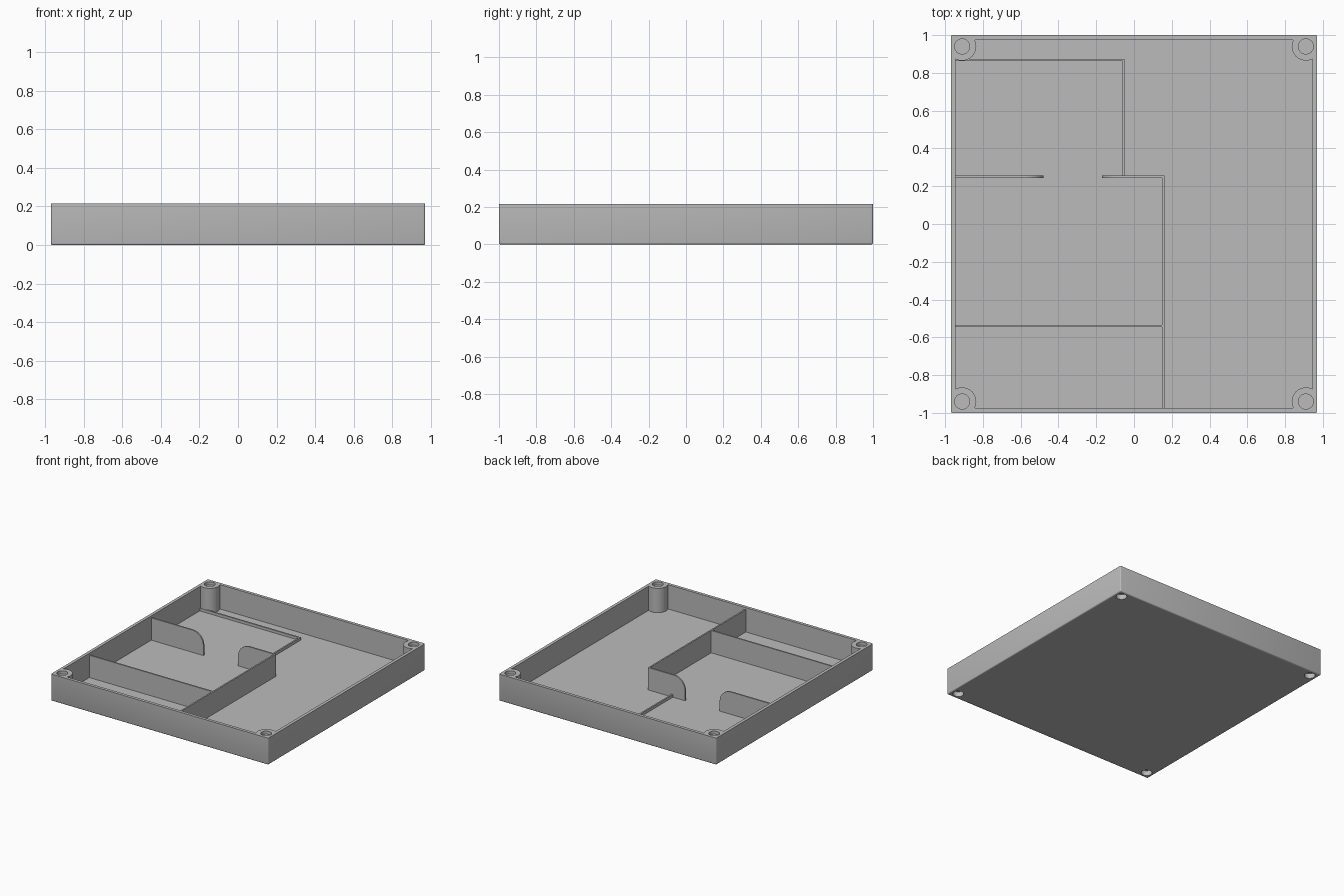
import bpy, bmesh, math

if "Cube" in bpy.data.objects:
    bpy.data.objects.remove(bpy.data.objects["Cube"])

HALF_X, HALF_Y, HEIGHT = 0.97, 1.0, 0.216
WALL, FLOOR, THIN = 0.025, 0.02, 0.012
BOSS_X, BOSS_Y, BOSS_R, HOLE_R = 0.91, 0.94, 0.075, 0.04
PARTITION_TOP, CURB_TOP = 0.2, 0.042

grey = bpy.data.materials.new("plain grey")
grey.use_nodes = True
colour = (0.5, 0.5, 0.5, 1)
grey.diffuse_color = colour
grey.node_tree.nodes["Principled BSDF"].inputs["Base Color"].default_value = colour


def make_object(name, bm):
    bmesh.ops.recalc_face_normals(bm, faces=bm.faces)
    mesh = bpy.data.meshes.new(name)
    bm.to_mesh(mesh)
    bm.free()
    mesh.materials.append(grey)
    obj = bpy.data.objects.new(name, mesh)
    bpy.context.collection.objects.link(obj)
    return obj


def prism(name, points, offset):
    """Extrude a closed planar outline along an offset vector."""
    bm = bmesh.new()
    face = bm.faces.new([bm.verts.new(p) for p in points])
    ext = bmesh.ops.extrude_face_region(bm, geom=[face], use_keep_orig=True)
    verts = [v for v in ext["geom"] if isinstance(v, bmesh.types.BMVert)]
    bmesh.ops.translate(bm, verts=verts, vec=offset)
    return make_object(name, bm)


def box(name, x0, x1, y0, y1, z0, z1):
    corners = [(x0, y0, z0), (x1, y0, z0), (x1, y1, z0), (x0, y1, z0)]
    return prism(name, corners, (0, 0, z1 - z0))


def smooth(obj):
    bpy.ops.object.select_all(action="DESELECT")
    obj.select_set(True)
    bpy.context.view_layer.objects.active = obj
    bpy.ops.object.shade_smooth_by_angle(angle=math.radians(35))


def cut(target, cutter):
    mod = target.modifiers.new("cut", "BOOLEAN")
    mod.operation, mod.solver, mod.object = "DIFFERENCE", "EXACT", cutter
    bpy.ops.object.select_all(action="DESELECT")
    target.select_set(True)
    bpy.context.view_layer.objects.active = target
    bpy.ops.object.modifier_apply(modifier=mod.name)
    bpy.data.objects.remove(cutter)


# Tray body, softened on the upright and bottom edges
tray = box("tray", -HALF_X, HALF_X, -HALF_Y, HALF_Y, 0, HEIGHT)
bm = bmesh.new()
bm.from_mesh(tray.data)
edges = [e for e in bm.edges if min(v.co.z for v in e.verts) < HEIGHT / 2]
bmesh.ops.bevel(bm, geom=edges, offset=0.009, segments=3, profile=0.5, affect="EDGES")
bm.to_mesh(tray.data)
bm.free()

# Cavity outline that curves around a round boss in each corner
inset = HALF_X - WALL - BOSS_X
tilt = math.asin(inset / BOSS_R)
outline = []
for k, (sx, sy) in enumerate([(1, 1), (-1, 1), (-1, -1), (1, -1)]):
    arc = []
    for i in range(17):
        a = -math.pi / 2 + tilt - (math.pi / 2 + 2 * tilt) * i / 16
        arc.append((sx * (BOSS_X + BOSS_R * math.cos(a)),
                    sy * (BOSS_Y + BOSS_R * math.sin(a)), FLOOR))
    outline += arc if k % 2 == 0 else arc[::-1]
cut(tray, prism("cavity_cutter", outline, (0, 0, HEIGHT)))

# Shallow screw sockets above and below each boss
for sx in (-1, 1):
    for sy in (-1, 1):
        for z0, z1 in ((HEIGHT - 0.025, HEIGHT + 0.05), (-0.05, 0.04)):
            ring = [(sx * BOSS_X + HOLE_R * math.cos(math.tau * i / 32),
                     sy * BOSS_Y + HOLE_R * math.sin(math.tau * i / 32), z0)
                    for i in range(32)]
            cut(tray, prism("socket_cutter", ring, (0, 0, z1 - z0)))
smooth(tray)

# Full height partitions, sunk slightly into the tray
IN_X, IN_Y, BASE = HALF_X - WALL / 2, HALF_Y - WALL / 2, FLOOR / 2
DIVIDER_X, CROSS_Y, DOOR_Y = 0.155, -0.54, 0.25
half = THIN / 2
box("long_partition", DIVIDER_X - half, DIVIDER_X + half, -IN_Y, DOOR_Y + half,
    BASE, PARTITION_TOP)
box("cross_partition", -IN_X, DIVIDER_X, CROSS_Y - half, CROSS_Y + half,
    BASE, PARTITION_TOP)


def door_panel(name, fixed_x, free_x, radius=0.1):
    """Upright panel whose free top corner is rounded."""
    s = 1 if free_x > fixed_x else -1
    y = DOOR_Y - half
    pts = [(fixed_x, y, PARTITION_TOP), (fixed_x, y, BASE), (free_x, y, BASE)]
    for i in range(13):
        a = math.pi / 2 * i / 12
        pts.append((free_x - s * radius * (1 - math.cos(a)), y,
                    PARTITION_TOP - radius * (1 - math.sin(a))))
    smooth(prism(name, pts, (0, THIN, 0)))


door_panel("outer_door_panel", -IN_X, -0.48)
door_panel("inner_door_panel", DIVIDER_X, -0.17)

# Low curb around the back compartment
CURB_X, CURB_Y = -0.05, 0.874
curb = [(-IN_X, CURB_Y), (CURB_X, CURB_Y), (CURB_X, DOOR_Y), (CURB_X - THIN, DOOR_Y),
        (CURB_X - THIN, CURB_Y - THIN), (-IN_X, CURB_Y - THIN)]
prism("low_curb", [(x, y, BASE) for x, y in curb], (0, 0, CURB_TOP - BASE))
